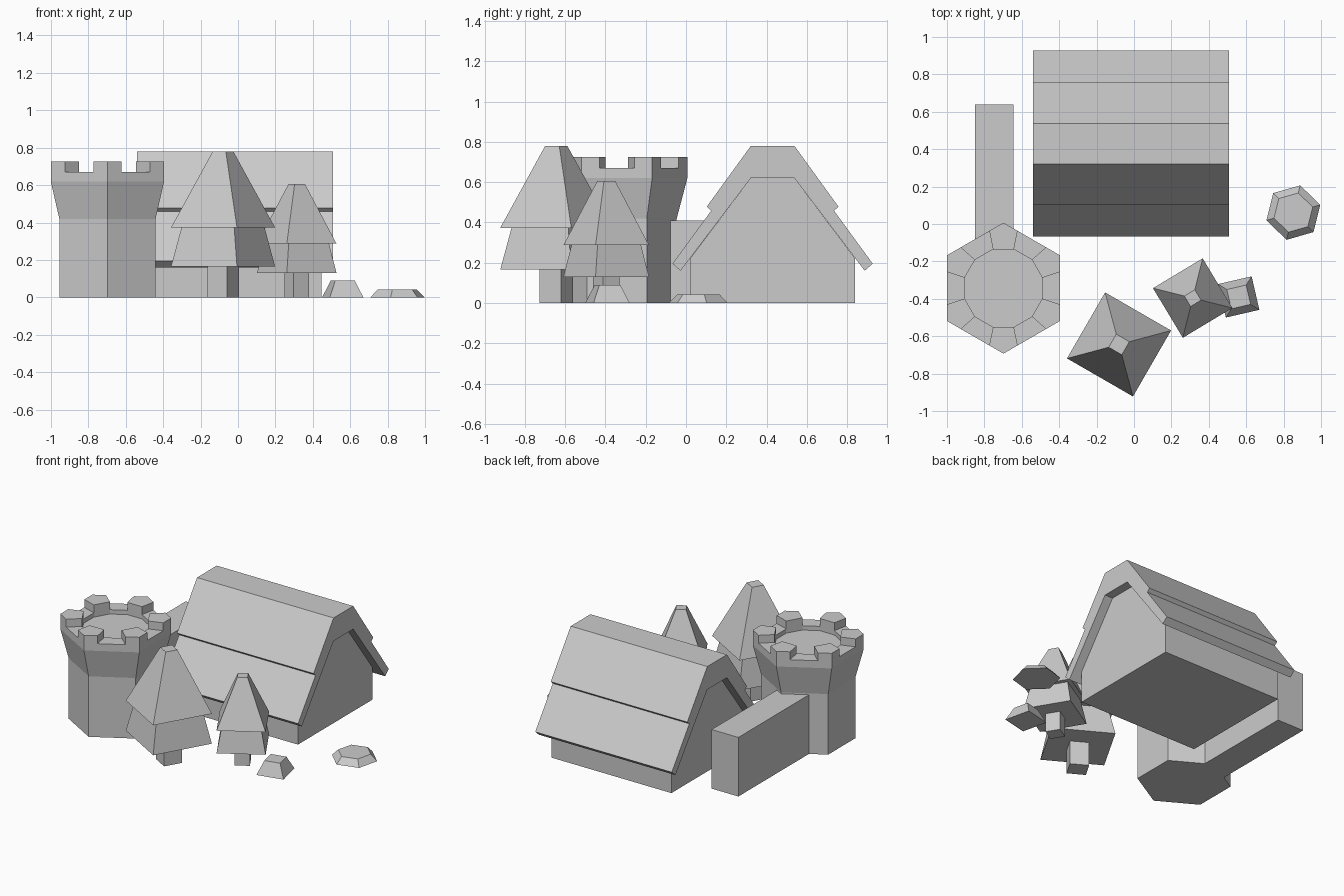
import bpy
from math import cos, sin, radians

if "Cube" in bpy.data.objects:
    bpy.data.objects.remove(bpy.data.objects["Cube"])


def make(name, verts, faces):
    mesh = bpy.data.meshes.new(name)
    mesh.from_pydata(verts, [], faces)
    mesh.update()
    obj = bpy.data.objects.new(name, mesh)
    bpy.context.collection.objects.link(obj)
    return obj


def skin(name, rings):
    """Closed solid through a stack of equal-sized rings."""
    n = len(rings[0])
    faces = [tuple(range(n))[::-1], tuple(range((len(rings) - 1) * n, len(rings) * n))]
    for k in range(len(rings) - 1):
        for i in range(n):
            j = (i + 1) % n
            faces.append((k * n + i, k * n + j, (k + 1) * n + j, (k + 1) * n + i))
    return make(name, [p for r in rings for p in r], faces)


def polar(cx, cy, r, deg):
    return (cx + r * cos(radians(deg)), cy + r * sin(radians(deg)))


def loft(name, cx, cy, n, deg, levels):
    """Regular n-sided solid from (radius, z) levels."""
    return skin(name, [[(*polar(cx, cy, r, deg + 360 * i / n), z) for i in range(n)]
                       for r, z in levels])


def prism_z(name, pts, z0, z1):
    return skin(name, [[(x, y, z) for x, y in pts] for z in (z0, z1)])


def prism_x(name, pts, x0, x1):
    return skin(name, [[(x, y, z) for y, z in pts] for x in (x0, x1)])


def lerp(a, b, t):
    return tuple(p + (q - p) * t for p, q in zip(a, b))


# Hexagonal tower with a flared head and a sunken floor
TX, TY, R = -0.698, -0.343, 0.35
FLOOR = 0.64
loft("tower_body", TX, TY, 6, 30, [(0.297, 0), (0.297, 0.42), (R, 0.62), (R, FLOOR)])

# Battlements: a merlon on each corner, a low parapet along each side
for i in range(6):
    a = 30 + 60 * i
    prev, corner, nxt, after = [polar(TX, TY, R, a + d) for d in (-60, 0, 60, 120)]
    inner = [polar(TX, TY, 0.215, a + d) for d in (-15, 15, 45)]
    left, right = lerp(corner, prev, 0.25), lerp(corner, nxt, 0.25)
    prism_z("merlon", [inner[0], left, corner, right, inner[1]], FLOOR, 0.725)
    prism_z("parapet", [inner[1], right, lerp(corner, nxt, 0.75), inner[2]], FLOOR, 0.67)

# Wall running back from the tower
prism_z("wall", [(-0.85, -0.25), (-0.645, -0.25), (-0.645, 0.64), (-0.85, 0.64)], 0, 0.41)


# House: mirrored profiles about the ridge line
def mirrored(half, mid=0.43):
    return [(mid + d, z) for d, z in half] + [(mid - d, z) for d, z in reversed(half)]


prism_x("house_walls", mirrored([(0.41, 0), (0.41, 0.22), (0.108, 0.62)]), -0.476, 0.446)
roof_half = [(0.457, 0.16), (0.497, 0.195), (0.305, 0.458), (0.327, 0.478), (0.108, 0.78)]
under_half = [(0.108, 0.62), (0.457, 0.16)]
roof = mirrored(roof_half) + [(0.43 - d, z) for d, z in reversed(under_half)] \
    + [(0.43 + d, z) for d, z in under_half][:1]
prism_x("roof", roof, -0.54, 0.508)


# Trees: square trunk and two tapering tiers
def tree(x, y, deg, trunk_r, tier_r, mid_r, tip_r, z1, z2, z3):
    loft("tree_trunk", x, y, 4, deg, [(trunk_r, 0), (trunk_r, z1)])
    loft("tree_lower_tier", x, y, 4, deg, [(tier_r, z1), (mid_r, z2)])
    loft("tree_upper_tier", x, y, 4, deg, [(tier_r, z2), (tip_r, z3)])


tree(-0.08, -0.644, 15, 0.087, 0.288, 0.23, 0.057, 0.165, 0.373, 0.78)
tree(0.314, -0.396, 76, 0.068, 0.219, 0.178, 0.046, 0.13, 0.287, 0.605)

# Rocks
loft("square_rock", 0.56, -0.39, 4, 58, [(0.13, 0), (0.075, 0.09)])
loft("flat_rock", 0.852, 0.061, 6, 16, [(0.15, 0), (0.108, 0.043)])
